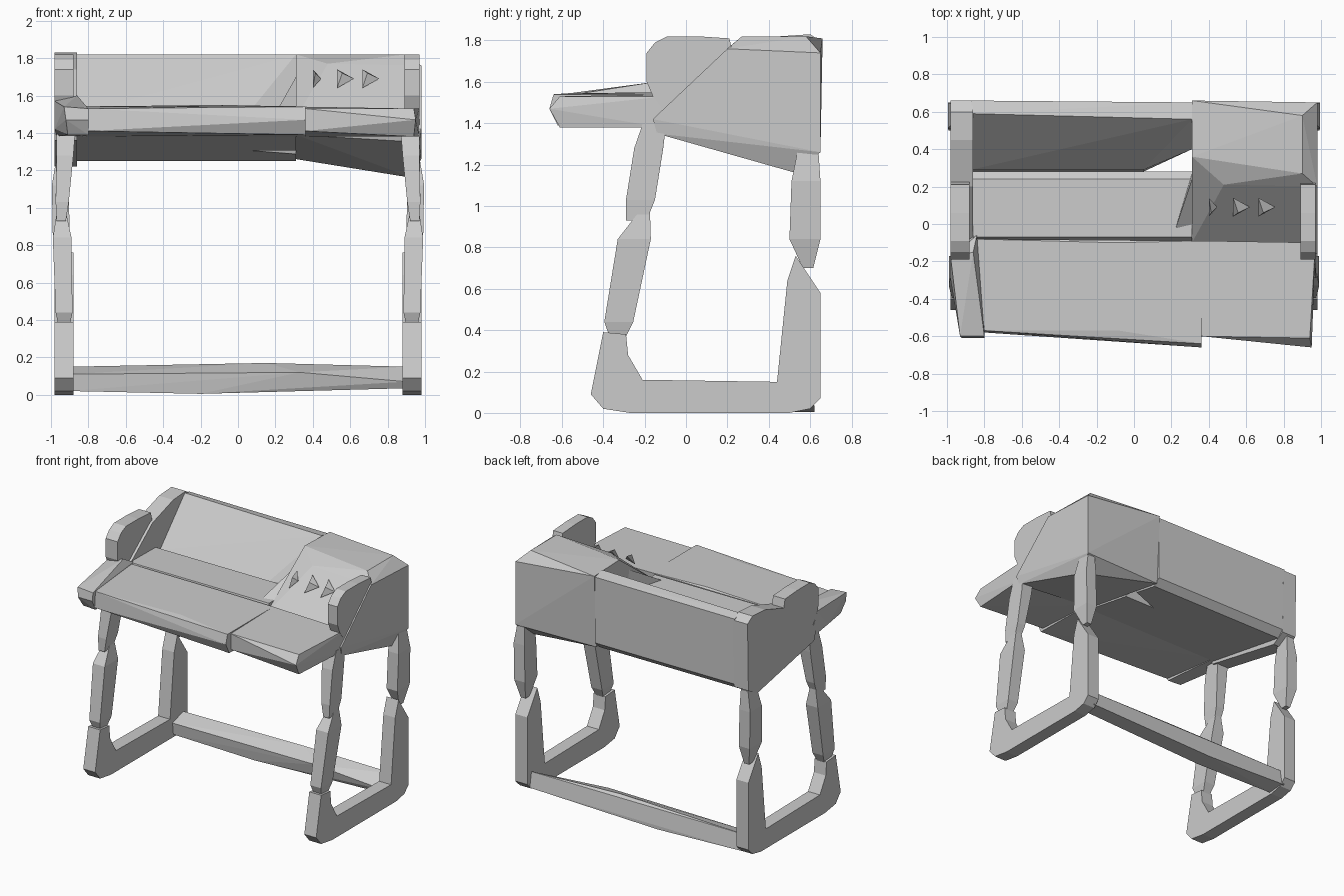
import bpy, bmesh
from mathutils import Vector


def finish(name, bm):
    bmesh.ops.recalc_face_normals(bm, faces=bm.faces)
    me = bpy.data.meshes.new(name)
    bm.to_mesh(me)
    bm.free()
    ob = bpy.data.objects.new(name, me)
    bpy.context.collection.objects.link(ob)
    return ob


def hull(name, pts):
    """Faceted convex solid around a few corner points."""
    bm = bmesh.new()
    for p in pts:
        bm.verts.new(p)
    bmesh.ops.convex_hull(bm, input=bm.verts[:])
    bmesh.ops.delete(bm, geom=[v for v in bm.verts if not v.link_faces], context='VERTS')
    bmesh.ops.dissolve_limit(bm, angle_limit=0.03, verts=bm.verts[:], edges=bm.edges[:])
    return finish(name, bm)


def prism(name, profile, x0, x1):
    """Side profile (y, z) extruded along x."""
    bm = bmesh.new()
    f = bm.faces.new([bm.verts.new((x0, y, z)) for y, z in profile])
    r = bmesh.ops.extrude_face_region(bm, geom=[f])
    for v in r['geom']:
        if isinstance(v, bmesh.types.BMVert):
            v.co.x = x1
    return finish(name, bm)


def loft(name, rings):
    """Leg section from rectangles (x, y, z, half width, half depth)."""
    pts = []
    for x, y, z, w, d in rings:
        pts += [(x + sx * w, y + sy * d, z) for sx in (-1, 1) for sy in (-1, 1)]
    return hull(name, pts)


# control box on the right, with sloped panel
hull("control_box", [
    (.31, .66, 1.81), (.31, .36, 1.82), (.48, .21, 1.77), (.98, .20, 1.76),
    (.90, .27, 1.82), (.90, .58, 1.82), (.98, .65, 1.74), (.98, .65, 1.26),
    (.93, .53, 1.16), (.31, .63, 1.26), (.31, -.12, 1.39), (.97, -.14, 1.35),
    (.31, -.10, 1.48), (.98, -.16, 1.42)])
# flared skirt where the box meets the tray
hull("control_box_skirt", [
    (.22, -.03, 1.54), (.31, -.07, 1.50), (.31, .24, 1.70), (.31, .27, 1.52)])

# back housing, front wall sloping to the tray, cut back beside the control box
hull("back_housing", [
    (-.87, .59, 1.82), (.31, .56, 1.82), (-.87, .66, 1.80), (.31, .65, 1.80),
    (-.87, .65, 1.30), (.31, .65, 1.30), (-.87, .60, 1.25), (.31, .60, 1.25),
    (-.87, .29, 1.50), (.05, .29, 1.50), (.31, .40, 1.52),
    (-.87, .28, 1.307), (.05, .28, 1.307), (.31, .40, 1.287)])

# recessed tray
prism("tray", [(-.07, 1.545), (.24, 1.54), (.28, 1.51), (.28, 1.307), (-.13, 1.38)], -.86, .31)

# left end panel
prism("left_end_panel", [(-.17, 1.45), (.20, 1.74), (.45, 1.82), (.60, 1.83), (.66, 1.79),
                         (.65, 1.28), (.55, 1.22), (-.14, 1.36)], -.98, -.86)

# front shelves and left arm
hull("front_shelf", [
    (-.86, -.08, 1.54), (.36, -.09, 1.54), (-.80, -.57, 1.53), (-.08, -.57, 1.545),
    (.36, -.64, 1.54), (-.80, -.58, 1.41), (.36, -.66, 1.47), (.36, -.62, 1.39),
    (-.86, -.08, 1.38), (.36, -.10, 1.38), (-.1, -.10, 1.55)])
hull("right_shelf", [
    (.36, -.09, 1.54), (.97, -.10, 1.53), (.36, -.60, 1.53), (.94, -.61, 1.53),
    (.36, -.60, 1.41), (.95, -.66, 1.47), (.94, -.61, 1.38), (.36, -.10, 1.38),
    (.97, -.12, 1.38)])
hull("left_arm", [
    (-.98, -.18, 1.57), (-.86, -.15, 1.60), (-.93, -.60, 1.54), (-.80, -.60, 1.53),
    (-.92, -.61, 1.47), (-.80, -.61, 1.47), (-.91, -.56, 1.39), (-.80, -.57, 1.39),
    (-.98, -.30, 1.42), (-.97, -.10, 1.38), (-.84, -.06, 1.38), (-.84, -.06, 1.55)])

# triangular knobs on the control slope
for i, (x, w) in enumerate([(.40, .045), (.53, .09), (.665, .09)]):
    o = Vector((x, .09, 1.66))
    hull(f"knob_{i + 1}", [o + Vector((0, -.05, -.02)), o + Vector((0, .05, .08)),
                           o + Vector((w, 0, .03)), o + Vector((.3 * w, -.03, .06))])

# rounded cheek blocks; the right one stands inside the control box side
cheek = [(-.19, 1.74), (-.15, 1.79), (-.09, 1.82), (.06, 1.82), (.21, 1.81), (.23, 1.72),
         (-.11, 1.46), (-.16, 1.53), (-.19, 1.60)]
prism("left_cheek", cheek, -.98, -.88)
prism("right_cheek", cheek, .89, .97)

foot = [(-.40, .39), (-.46, .09), (-.40, .02), (-.27, 0), (.50, 0), (.60, .02), (.65, .07),
        (.65, .58), (.53, .76), (.49, .64), (.44, .15), (-.21, .16), (-.28, .28), (-.29, .38)]

for side, s in (("left", -1), ("right", 1)):
    # base frame: foot rail with rear and front stubs
    prism(side + "_base_frame", foot, s * .88, s * .98)
    # jointed front leg
    loft(side + "_front_leg_middle", [
        (s * .93, -.33, .37, .03, .04), (s * .93, -.325, .44, .045, .07),
        (s * .94, -.25, .84, .05, .08), (s * .945, -.19, 1.00, .02, .015)])
    loft(side + "_front_leg_upper", [
        (s * .945, -.24, .93, .025, .05), (s * .94, -.22, 1.03, .035, .07),
        (s * .925, -.18, 1.28, .045, .07), (s * .92, -.15, 1.41, .05, .055)])
    # tapered upper rear leg
    loft(side + "_rear_leg_upper", [
        (s * .94, .59, .70, .02, .025), (s * .945, .575, .84, .045, .075),
        (s * .95, .58, 1.12, .045, .07), (s * .94, .59, 1.27, .03, .05)])

# rear stretcher, slightly bowed
hull("rear_stretcher", [
    (-.90, .47, .11), (-.90, .60, .15), (-.90, .48, .02), (-.90, .62, .03),
    (.15, .58, .17), (-.2, .48, .005), (-.2, .62, .005), (.33, .46, .12),
    (.90, .48, .07), (.90, .60, .15), (.90, .50, .035), (.90, .62, .035)])
